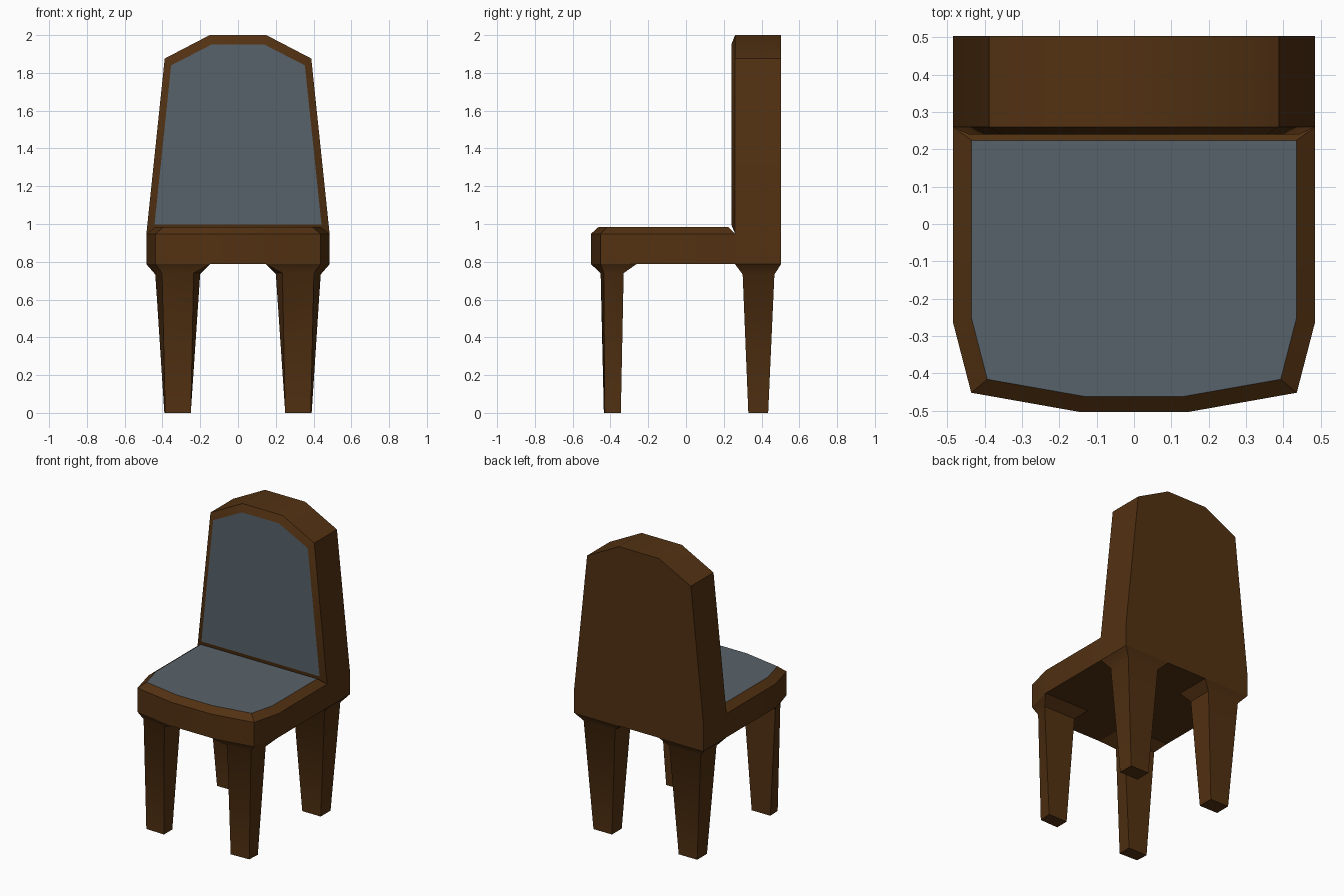
import bpy, bmesh, math
from mathutils import Vector

if "Cube" in bpy.data.objects:
    bpy.data.objects.remove(bpy.data.objects["Cube"])


def material(name, rgb):
    m = bpy.data.materials.new(name)
    m.diffuse_color = (*rgb, 1)
    m.use_nodes = True
    m.node_tree.nodes["Principled BSDF"].inputs["Base Color"].default_value = m.diffuse_color
    return m


WOOD = material("brown wood", (0.085, 0.031, 0.006))
FABRIC = material("slate blue fabric", (0.098, 0.124, 0.147))


def mirrored(half):
    """Close a right-hand half profile into a symmetric loop."""
    return half + [(-a, b) for a, b in reversed(half)]


def loft(name, rings, fabric_cap=False, remove=None, cap_start=True, cap_end=True):
    """Skin a stack of point loops, cap the ends, colour the last cap."""
    bm = bmesh.new()
    loops = [[bm.verts.new(p) for p in ring] for ring in rings]
    n = len(loops[0])
    for a, b in zip(loops, loops[1:]):
        for i in range(n):
            j = (i + 1) % n
            bm.faces.new((a[i], a[j], b[j], b[i]))
    first = bm.faces.new(loops[0])
    last = bm.faces.new(loops[-1])
    for f in bm.faces:
        f.smooth = True
    if fabric_cap:
        last.material_index = 1
    bmesh.ops.remove_doubles(bm, verts=bm.verts, dist=1e-4)
    bmesh.ops.recalc_face_normals(bm, faces=bm.faces)
    # Hard edges round the fabric and at strong corners
    for e in bm.edges:
        cap = any(f.material_index == 1 for f in e.link_faces)
        e.smooth = not cap and e.calc_face_angle(0) < math.radians(38)
    # Drop faces buried where parts meet
    if remove:
        bmesh.ops.delete(bm, geom=[f for f in bm.faces if remove(f)], context='FACES')
    me = bpy.data.meshes.new(name)
    bm.to_mesh(me)
    bm.free()
    me.materials.append(WOOD)
    me.materials.append(FABRIC)
    ob = bpy.data.objects.new(name, me)
    bpy.context.collection.objects.link(ob)
    return ob


def buried(f):
    """Vertical faces on the seam between seat and backrest."""
    return all(abs(v.co.y - 0.26) < 0.001 for v in f.verts)


# Seat: bowed outline with a bevelled rim around the cushion
outline = mirrored([(0.485, 0.26), (0.485, -0.263), (0.436, -0.452), (0.148, -0.503)])
cushion = mirrored([(0.435, 0.224), (0.435, -0.253), (0.393, -0.416), (0.132, -0.462)])
loft("seat", [[(x, y, 0.787) for x, y in outline],
              [(x, y, 0.948) for x, y in outline],
              [(x, y, 0.985) for x, y in cushion]], True, buried)

# Backrest: tapered slab with a faceted arch and inset front panel
top = [(0.388, 1.876), (0.150, 2.0)]
slab = mirrored([(0.485, 0.787), (0.485, 0.948)] + top)
rim = mirrored([(0.485, 0.948), (0.485, 0.948)] + top)
panel = mirrored([(0.442, 0.997), (0.442, 0.997), (0.354, 1.84), (0.138, 1.951)])
loft("backrest", [[(x, 0.503, z) for x, z in slab],
                  [(x, 0.26, z) for x, z in slab],
                  [(x, 0.26, z) for x, z in rim],
                  [(x, 0.24, z) for x, z in panel]], True, buried)

# Legs: tapered, flaring into the seat underside; loops are outer-in, per height
front_leg = [(0.0, [(0.39, -0.345), (0.385, -0.43), (0.25, -0.435), (0.25, -0.345)]),
             (0.74, [(0.438, -0.33), (0.402, -0.435), (0.235, -0.452), (0.20, -0.33)]),
             (0.787, [(0.485, -0.263), (0.436, -0.452), (0.148, -0.503), (0.148, -0.263)])]
back_leg = [(0.0, [(0.388, 0.435), (0.388, 0.33), (0.25, 0.33), (0.25, 0.435)]),
            (0.733, [(0.438, 0.468), (0.438, 0.30), (0.203, 0.30), (0.203, 0.468)]),
            (0.787, [(0.485, 0.503), (0.485, 0.26), (0.148, 0.26), (0.148, 0.503)])]


def leg_top(f):
    return all(v.co.z > 0.78 for v in f.verts)


for name, levels in (("front_leg", front_leg), ("back_leg", back_leg)):
    for side, s in (("right", 1), ("left", -1)):
        loft(f"{name}_{side}", [[(s * x, y, z) for x, y in ring] for z, ring in levels],
             remove=leg_top)
